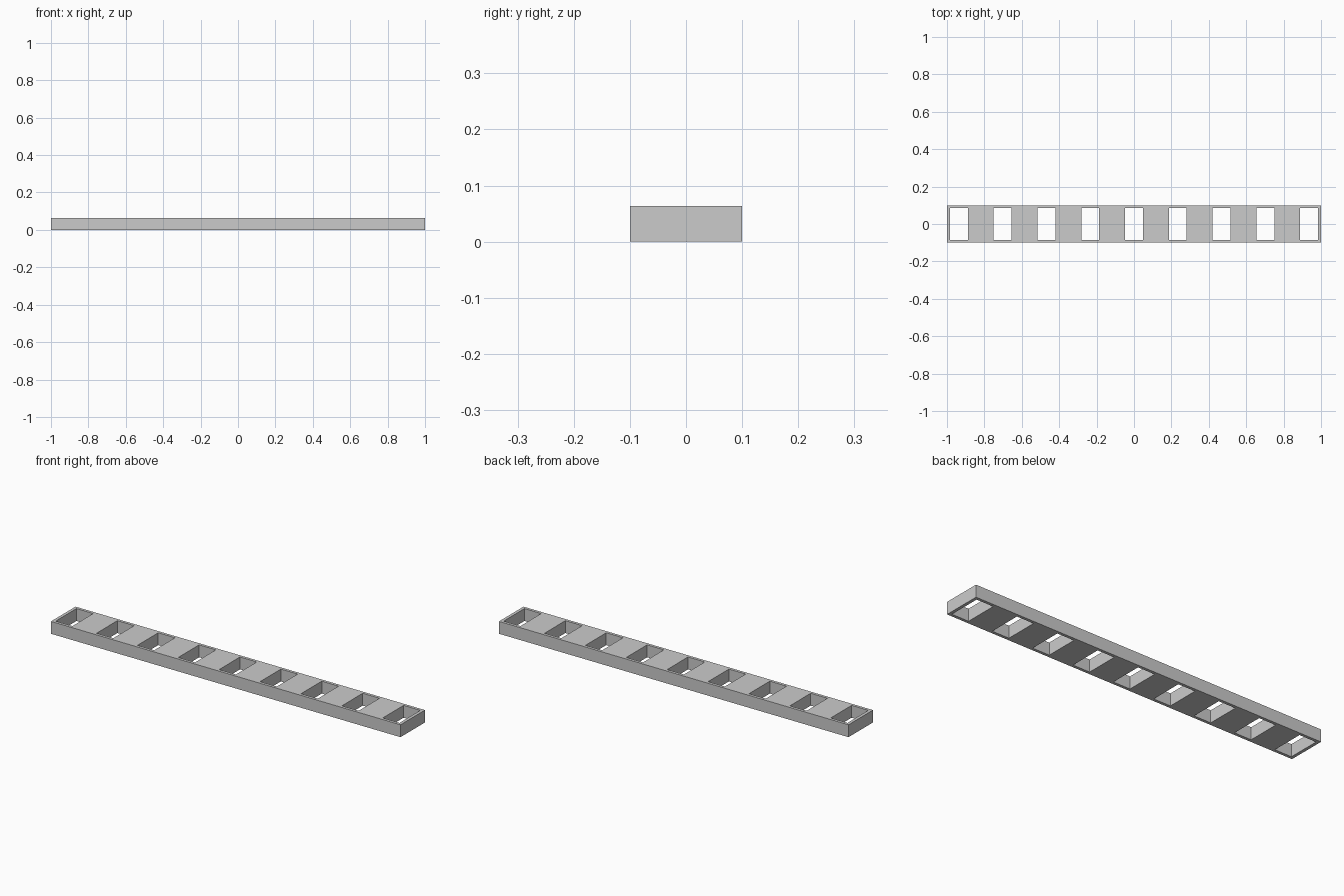
import bpy
import bmesh
from mathutils import Vector

if "Cube" in bpy.data.objects:
    bpy.data.objects.remove(bpy.data.objects["Cube"], do_unlink=True)

HALF_LENGTH, HALF_WIDTH, HEIGHT = 1.0, 0.1, 0.064
HOLES, PITCH, HOLE_X, HOLE_Y = 9, 0.234, 0.048, 0.085

# Single grey material
grey = bpy.data.materials.new("plain_grey")
grey.use_nodes = True
colour = (0.6, 0.6, 0.6, 1.0)
grey.diffuse_color = colour
grey.node_tree.nodes["Principled BSDF"].inputs["Base Color"].default_value = colour

# Grid lines: outer edges plus both sides of each rectangular hole
centres = [(i - (HOLES - 1) / 2) * PITCH for i in range(HOLES)]
xs = [-HALF_LENGTH]
for c in centres:
    xs += [c - HOLE_X, c + HOLE_X]
xs.append(HALF_LENGTH)
ys = [-HALF_WIDTH, -HOLE_Y, HOLE_Y, HALF_WIDTH]

# Bottom sheet, leaving every second middle cell open as a hole
bm = bmesh.new()
verts = [[bm.verts.new((x, y, 0)) for y in ys] for x in xs]
for i in range(len(xs) - 1):
    for j in range(len(ys) - 1):
        if j == 1 and i % 2 == 1:
            continue
        bm.faces.new((verts[i][j], verts[i + 1][j],
                      verts[i + 1][j + 1], verts[i][j + 1]))

# Raise the sheet into a solid bar with through holes
raised = bmesh.ops.extrude_face_region(bm, geom=bm.faces[:], use_keep_orig=True)
top = [g for g in raised["geom"] if isinstance(g, bmesh.types.BMVert)]
bmesh.ops.translate(bm, verts=top, vec=Vector((0, 0, HEIGHT)))
bmesh.ops.recalc_face_normals(bm, faces=bm.faces[:])

mesh = bpy.data.meshes.new("slotted_bar")
bm.to_mesh(mesh)
bm.free()
mesh.materials.append(grey)
bar = bpy.data.objects.new("slotted_bar", mesh)
bpy.context.collection.objects.link(bar)
